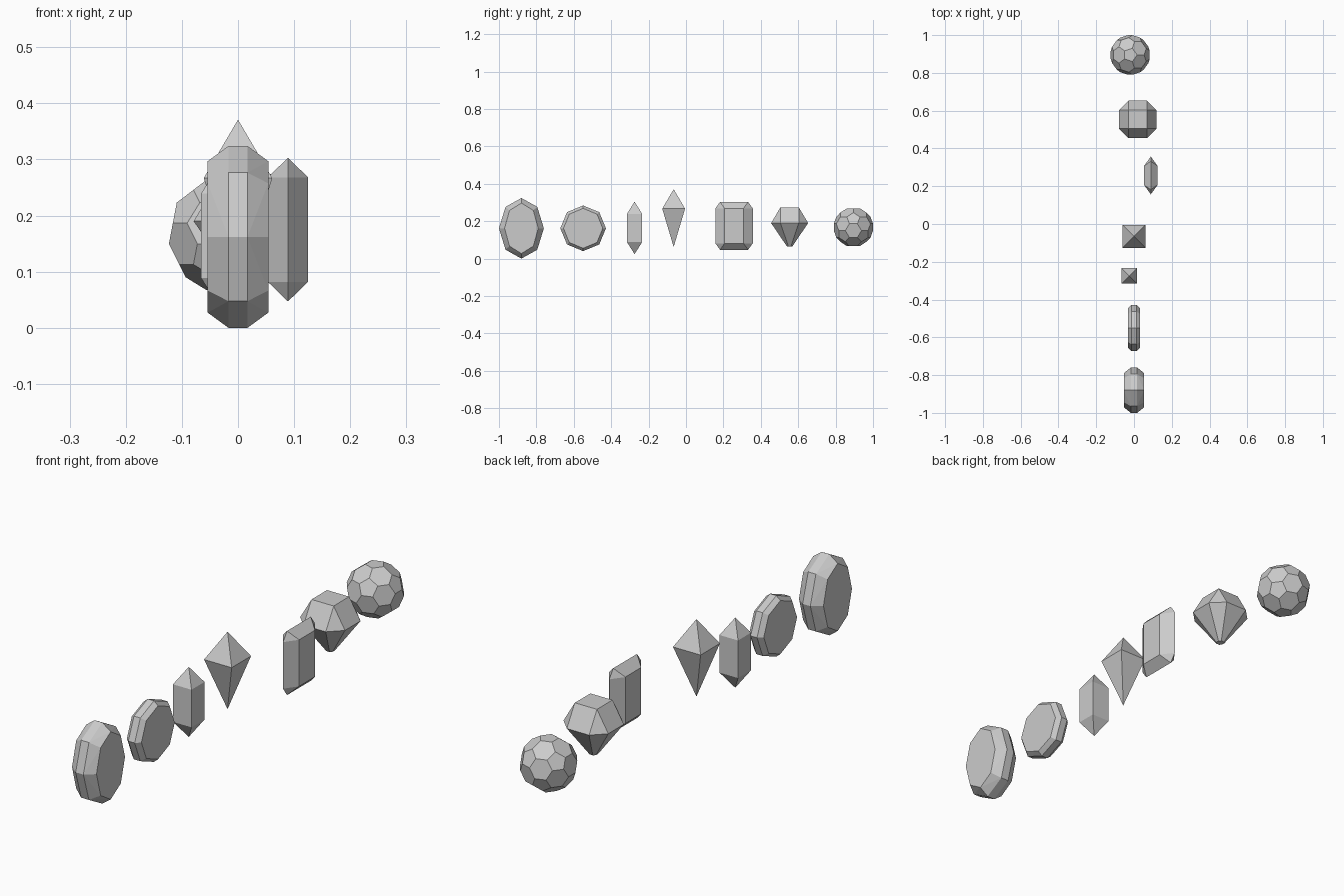
import bpy, bmesh, math
from mathutils import Vector

if "Cube" in bpy.data.objects:
    bpy.data.objects.remove(bpy.data.objects["Cube"])


def hull(name, pts, centre):
    """Flat-faced convex stone around the given local points."""
    bm = bmesh.new()
    for p in pts:
        bm.verts.new(p)
    bmesh.ops.convex_hull(bm, input=bm.verts[:])
    bmesh.ops.dissolve_limit(bm, angle_limit=math.radians(1),
                             verts=bm.verts[:], edges=bm.edges[:])
    bmesh.ops.recalc_face_normals(bm, faces=bm.faces[:])
    me = bpy.data.meshes.new(name)
    bm.to_mesh(me)
    bm.free()
    ob = bpy.data.objects.new(name, me)
    ob.location = centre
    bpy.context.collection.objects.link(ob)
    return ob


def oval(ry, rz, x, n=8):
    return [(x, ry * math.cos(2 * math.pi * i / n), rz * math.sin(2 * math.pi * i / n))
            for i in range(n)]


def square(r, z):
    return [(sx * r, sy * r, z) for sx in (-1, 1) for sy in (-1, 1)]


def octagon(r, flat, z):
    return [(sx * a, sy * b, z) for a, b in ((r, flat), (flat, r))
            for sx in (-1, 1) for sy in (-1, 1)]


# two upright oval stones: a table on each side and a raised girdle band
for name, c, ry, rz, inset, girdle, table in (
        ("large_oval_stone", (0, -0.88, 0.162), 0.12, 0.162, 0.03, 0.017, 0.054),
        ("small_oval_stone", (0, -0.55, 0.162), 0.122, 0.122, 0.017, 0.014, 0.032)):
    pts = []
    for s in (-1, 1):
        pts += oval(ry, rz, s * girdle) + oval(ry - inset, rz - inset * 0.9, s * table)
    hull(name, pts, c)

# square crystal column with pointed ends
hull("column_crystal", square(0.041, 0.075) + square(0.041, -0.075)
     + [(0, 0, 0.14), (0, 0, -0.14)], (-0.025, -0.275, 0.164))

# kite-shaped double pyramid
hull("kite_crystal", square(0.061, 0.267) + [(0, 0, 0.371), (0, 0, 0.062)],
     (0, -0.066, 0))

# upright six-sided tablet with ridged top and bottom
pts = []
for s in (-1, 1):
    for y in (-1, 1):
        pts += [(0, y * 0.1, s * 0.093), (0.036, y * 0.05, s * 0.093),
                (-0.036, y * 0.05, s * 0.093), (0, y * 0.075, s * 0.128)]
hull("tablet_crystal", pts, (0.089, 0.257, 0.175))

# cut stone: square table, octagonal girdle, tapering pavilion
hull("cut_stone", square(0.049, 0.274) + octagon(0.099, 0.049, 0.19)
     + octagon(0.015, 0.007, 0.066), (0.02, 0.554, 0))

# round faceted stone: icosahedron with cut corners
bm = bmesh.new()
bmesh.ops.create_icosphere(bm, subdivisions=1, radius=1)
pts = []
for e in bm.edges:
    a, b = e.verts[0].co, e.verts[1].co
    pts += [a.lerp(b, t).normalized() * 0.107 for t in (1 / 3, 2 / 3)]
bm.free()
hull("round_stone", pts, (-0.02, 0.895, 0.168))
